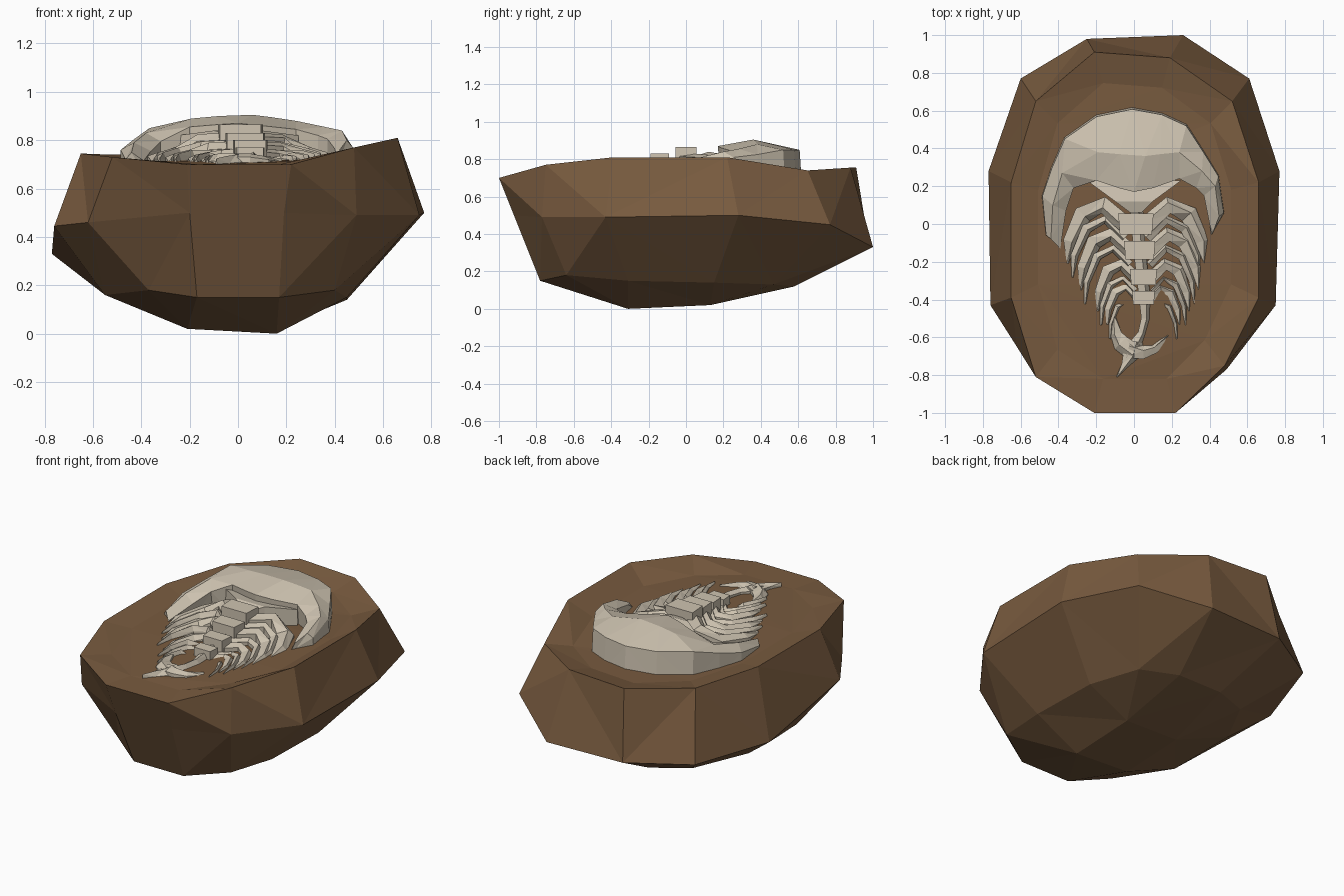
import bpy, bmesh, math
from mathutils import Vector


def material(name, rgb):
    m = bpy.data.materials.new(name)
    m.diffuse_color = (*rgb, 1)
    return m


STONE = material("brown stone", (0.19, 0.105, 0.05))
BONE = material("pale fossil", (0.62, 0.55, 0.44))


def loft(name, rings, mat, closed=True):
    """Join equal-length rings of points with faces and cap both ends."""
    bm = bmesh.new()
    vs = [[bm.verts.new(p) for p in r] for r in rings]
    n = len(rings[0])
    for a, b in zip(vs, vs[1:]):
        for i in range(n):
            j = (i + 1) % n
            bm.faces.new((a[i], a[j], b[j], b[i]))
    if closed:
        bm.faces.new(vs[0])
        bm.faces.new(vs[-1])
    bmesh.ops.remove_doubles(bm, verts=bm.verts, dist=0.0005)
    bmesh.ops.triangulate(bm, faces=[f for f in bm.faces if len(f.verts) > 3])
    bmesh.ops.recalc_face_normals(bm, faces=bm.faces)
    me = bpy.data.meshes.new(name)
    bm.to_mesh(me)
    bm.free()
    me.materials.append(mat)
    ob = bpy.data.objects.new(name, me)
    bpy.context.collection.objects.link(ob)
    return ob


FLOOR = 0.66


def ridge(name, path):
    """Sweep a tapering block section along (x, y, top z, half width) points."""
    rings = []
    for i, (x, y, z, w) in enumerate(path):
        a, b = path[max(i - 1, 0)], path[min(i + 1, len(path) - 1)]
        d = Vector((b[0] - a[0], b[1] - a[1])).normalized()
        nx, ny = -d.y, d.x
        rings.append([(x + nx * w, y + ny * w, FLOOR),
                      (x + nx * w, y + ny * w, z - 0.03),
                      (x + nx * w * 0.3, y + ny * w * 0.3, z),
                      (x - nx * w, y - ny * w, z - 0.015),
                      (x - nx * w, y - ny * w, FLOOR)])
    return loft(name, rings, BONE)


# Stone: twelve-sided rings from the underside up to the rim, then the dished top
foot = ([(0.16, -0.31, 0)] * 3 + [(0.16, 0.13, 0.02)] * 3
        + [(-0.2, 0.13, 0.03)] * 3 + [(-0.21, -0.31, 0.02)] * 3)
low = [(0.17, -0.78, 0.15), (0.40, -0.64, 0.18), (0.45, -0.31, 0.15), (0.45, 0.15, 0.14),
       (0.36, 0.47, 0.13), (0.15, 0.58, 0.12), (-0.15, 0.58, 0.12), (-0.38, 0.48, 0.14),
       (-0.55, 0.17, 0.16), (-0.55, -0.30, 0.16), (-0.37, -0.64, 0.18), (-0.17, -0.78, 0.15)]
mid = [(0.19, -0.92, 0.50), (0.49, -0.77, 0.49), (0.75, -0.43, 0.49), (0.77, 0.28, 0.50),
       (0.61, 0.77, 0.45), (0.26, 1.0, 0.33), (-0.25, 0.98, 0.33), (-0.60, 0.77, 0.33),
       (-0.77, 0.28, 0.33), (-0.76, -0.43, 0.445), (-0.62, -0.65, 0.46), (-0.20, -0.92, 0.50)]
rim = [(0.22, -1.0, 0.70), (0.48, -0.75, 0.77), (0.66, -0.39, 0.81), (0.66, 0.22, 0.81),
       (0.52, 0.65, 0.74), (0.19, 0.88, 0.755), (-0.21, 0.91, 0.755), (-0.52, 0.65, 0.74),
       (-0.65, 0.22, 0.745), (-0.65, -0.39, 0.745), (-0.52, -0.81, 0.73), (-0.21, -1.0, 0.70)]
dish = [(x * 0.78, y * 0.82, 0.70 + (z - 0.70) * 0.25) for x, y, z in rim]
loft("stone", [foot, low, mid, rim, dish, [(0, -0.05, 0.70)] * 12][0:5], STONE)

# Head shield: crescent of sections from the left cheek spine to the right one
# each row: outer x, y, ridge x, y, ridge z, inner x, y
head = [(-0.47, -0.06, -0.44, -0.08, 0.75, -0.39, -0.13),
        (-0.49, 0.15, -0.43, 0.10, 0.79, -0.36, 0.07),
        (-0.44, 0.30, -0.38, 0.27, 0.83, -0.32, 0.19),
        (-0.37, 0.46, -0.19, 0.38, 0.89, -0.20, 0.23),
        (-0.20, 0.58, -0.08, 0.37, 0.90, -0.08, 0.19),
        (-0.01, 0.62, 0.06, 0.36, 0.905, 0.0, 0.17),
        (0.15, 0.59, 0.14, 0.37, 0.895, 0.10, 0.19),
        (0.28, 0.53, 0.24, 0.38, 0.88, 0.24, 0.24),
        (0.37, 0.39, 0.36, 0.28, 0.855, 0.33, 0.19),
        (0.45, 0.26, 0.43, 0.20, 0.84, 0.37, 0.15),
        (0.48, 0.06, 0.45, 0.04, 0.80, 0.40, 0.0),
        (0.43, -0.03, 0.42, -0.04, 0.76, 0.41, -0.06)]
loft("head_shield", [[(ox, oy, FLOOR), (ox * 0.99, oy * 0.98, min(z - 0.03, 0.85)), (rx, ry, z),
                      (ix, iy, z - 0.035), (ix, iy + 0.02, FLOOR)]
                     for ox, oy, rx, ry, z, ix, iy in head], BONE)

# Neck wedge under the head's rear edge
loft("neck", [[(-0.25, 0.23, FLOOR), (0.25, 0.23, FLOOR), (0.25, 0.23, 0.82), (-0.25, 0.23, 0.82)],
              [(-0.1, 0.12, FLOOR), (0.1, 0.12, FLOOR), (0.1, 0.12, 0.84), (-0.1, 0.12, 0.84)],
              [(-0.02, 0.06, FLOOR), (0.04, 0.06, FLOOR), (0.04, 0.06, 0.82), (-0.02, 0.06, 0.82)]], BONE)

# Body: spine blocks with a pair of bent ribs each
# centre x, centre y, block half width, top z, rib reach, rib drop, rib half width
segments = [(0.01, 0.00, 0.085, 0.865, 0.36, 0.22, 0.045),
            (0.03, -0.14, 0.075, 0.83, 0.31, 0.22, 0.038),
            (0.05, -0.28, 0.065, 0.80, 0.24, 0.19, 0.032),
            (0.05, -0.39, 0.055, 0.77, 0.19, 0.15, 0.024)]
for k, (cx, cy, hw, z, reach, drop, rw) in enumerate(segments, 1):
    h = hw * 0.65
    loft(f"spine_block_{k}",
         [[(cx - hw, cy - h, zz), (cx + hw, cy - h, zz),
           (cx + hw * 1.1, cy + h, zz), (cx - hw * 1.1, cy + h, zz)] for zz in (FLOOR, z)], BONE)
    for side, label in ((-1, "left"), (1, "right")):
        for part, (dy, s, w) in enumerate(((0.0, 1.0, 1.0), (-0.075, 0.93, 0.55))):
            top = z - 0.03 * part
            ridge(f"{label}_rib_{k}_{part + 1}",
                  [(cx + side * hw * 0.7, cy + dy, top - 0.035, rw * w),
                   (cx + side * reach * 0.48 * s, cy + dy + 0.10 * reach / 0.36, top - 0.04, rw * w),
                   (cx + side * reach * 0.78 * s, cy + dy + 0.05 * reach / 0.36, 0.78 - 0.01 * k, rw * w * 1.1),
                   (cx + side * reach * 0.97 * s, cy + dy - drop * 0.42, 0.755 - 0.005 * k, rw * w * 0.8),
                   (cx + side * reach * s, cy + dy - drop * 0.95, 0.725, 0.006)])

# Narrow core joining the spine blocks and curving into the tail
ridge("spine_core", [(0.01, 0.12, 0.80, 0.035), (0.03, -0.14, 0.78, 0.033), (0.055, -0.38, 0.755, 0.03),
                     (0.06, -0.50, 0.745, 0.022), (0.04, -0.58, 0.74, 0.02), (0.0, -0.65, 0.74, 0.035)])

# Tail: hub, two hooked prongs and an end spike
ridge("tail_left_prong", [(0.0, -0.68, 0.745, 0.05), (-0.07, -0.63, 0.745, 0.045),
                          (-0.095, -0.58, 0.74, 0.03), (-0.105, -0.48, 0.725, 0.004)])
ridge("tail_right_prong", [(-0.03, -0.66, 0.745, 0.05), (0.05, -0.68, 0.745, 0.035),
                           (0.11, -0.66, 0.735, 0.025), (0.18, -0.59, 0.725, 0.004)])
ridge("tail_spike", [(0.0, -0.62, 0.745, 0.05), (-0.02, -0.70, 0.74, 0.04),
                     (-0.05, -0.75, 0.735, 0.018), (-0.09, -0.81, 0.725, 0.004)])
